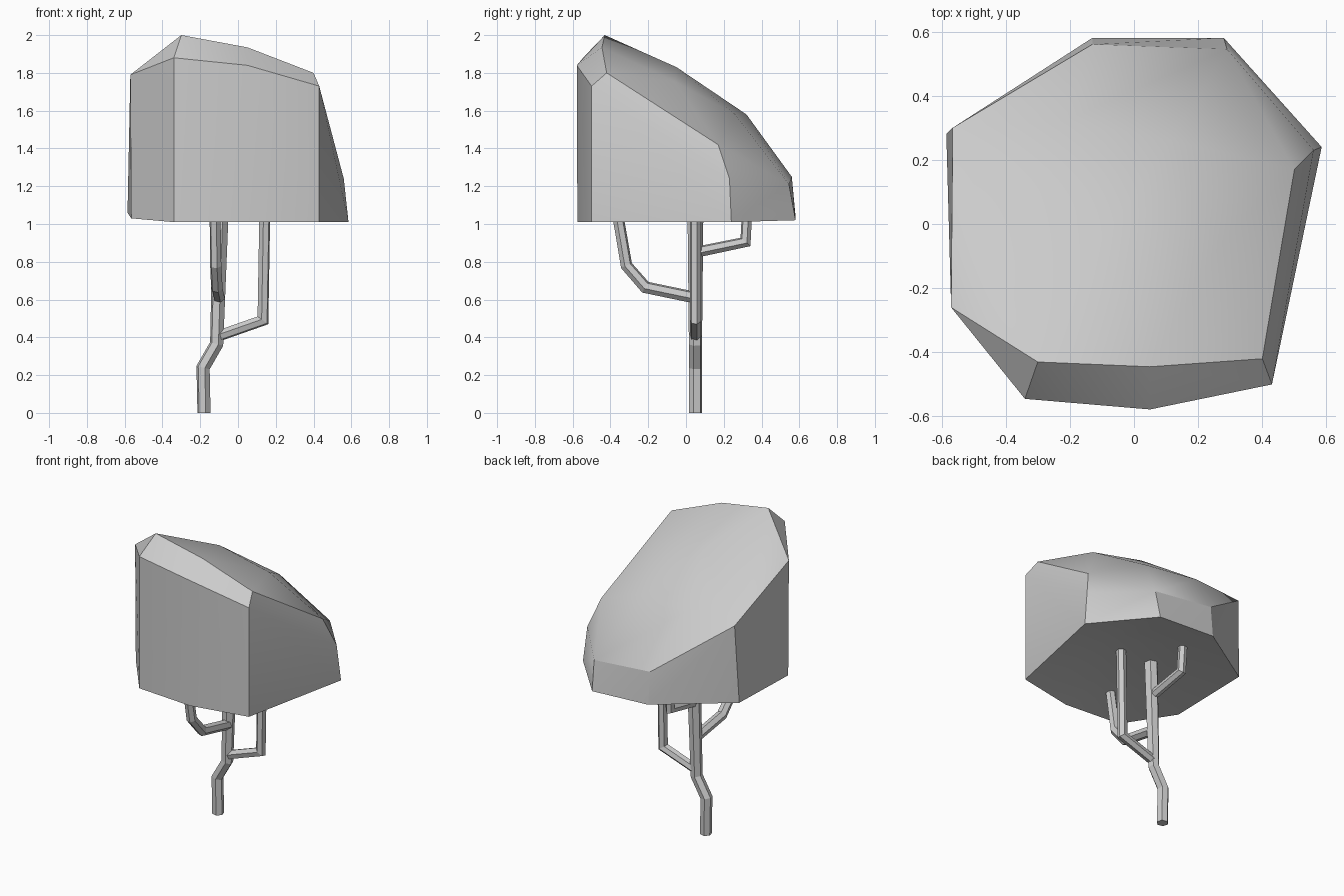
import bpy, bmesh, math
from mathutils import Vector

if "Cube" in bpy.data.objects:
    bpy.data.objects.remove(bpy.data.objects["Cube"])


def finish(name, bm, angle):
    bmesh.ops.recalc_face_normals(bm, faces=bm.faces[:])
    mesh = bpy.data.meshes.new(name)
    bm.to_mesh(mesh)
    bm.free()
    ob = bpy.data.objects.new(name, mesh)
    bpy.context.collection.objects.link(ob)
    if angle:
        bpy.ops.object.select_all(action='DESELECT')
        ob.select_set(True)
        bpy.context.view_layer.objects.active = ob
        bpy.ops.object.shade_smooth_by_angle(angle=math.radians(angle))
    return ob


def tube(name, path, radii, sides=6):
    """Hexagonal limb with mitred bends along a path."""
    bm = bmesh.new()
    pts = [Vector(p) for p in path]
    d = (pts[1] - pts[0]).normalized()
    u = d.orthogonal().normalized()
    v = d.cross(u)
    ring = []
    for k in range(sides):
        a = 2 * math.pi * k / sides
        ring.append(pts[0] + radii[0] * (math.cos(a) * u + math.sin(a) * v))
    rings = [[bm.verts.new(p) for p in ring]]
    for i in range(1, len(pts)):
        d = (pts[i] - pts[i - 1]).normalized()
        n = d
        if i < len(pts) - 1:
            n = (d + (pts[i + 1] - pts[i]).normalized()).normalized()
        # slide the previous ring along the segment onto the mitre plane
        ring = [p + d * ((pts[i] - p).dot(n) / d.dot(n)) for p in ring]
        s = radii[i] / radii[i - 1]
        ring = [pts[i] + (p - pts[i]) * s for p in ring]
        rings.append([bm.verts.new(p) for p in ring])
    for a, b in zip(rings, rings[1:]):
        for k in range(sides):
            j = (k + 1) % sides
            bm.faces.new((a[k], a[j], b[j], b[k]))
    bm.faces.new(rings[0])
    bm.faces.new(rings[-1])
    return finish(name, bm, 0)


# Leaf crown: faceted hull of rim, shoulder and sloping top points
rim = [(.43, -.5, 1.01), (.585, .24, 1.01), (.28, .58, 1.02), (-.13, .58, 1.04),
       (-.585, .28, 1.06), (-.565, -.26, 1.03), (-.34, -.545, 1.01), (.05, -.575, 1.01)]
shoulder = [(.43, -.5, 1.73), (.56, .23, 1.24), (.29, .545, 1.21), (-.13, .56, 1.25),
            (-.565, .30, 1.57), (-.57, -.26, 1.79), (-.34, -.545, 1.88), (.05, -.578, 1.84)]
top = [(-.3, -.43, 2), (.05, -.445, 1.935), (.4, -.42, 1.8), (.5, .17, 1.42),
       (.27, -.06, 1.755), (.12, .26, 1.58), (-.22, .32, 1.58), (-.1, -.05, 1.83)]
bm = bmesh.new()
for p in rim + shoulder + top:
    bm.verts.new(p)
bmesh.ops.convex_hull(bm, input=bm.verts[:])
bm.normal_update()

# Slightly hollow underside replaces the flat hull bottom
under = [f for f in bm.faces if f.normal.z < -0.8]
bmesh.ops.delete(bm, geom=under, context='FACES')
loose = [v for v in bm.verts if not v.link_faces]
bmesh.ops.delete(bm, geom=loose, context='VERTS')
edges = [e for e in bm.edges if e.is_boundary]
new = bmesh.ops.extrude_edge_only(bm, edges=edges)['geom']
for v in new:
    if isinstance(v, bmesh.types.BMVert):
        v.co = Vector((v.co.x * .55, v.co.y * .55, 1.07))
bmesh.ops.contextual_create(bm, geom=[e for e in new if isinstance(e, bmesh.types.BMEdge)])
finish("leaf_crown", bm, 25)

# Trunk and side branches
tube("trunk", [(-.18, .05, 0), (-.185, .05, .24), (-.113, .05, .365), (-.09, .05, 1.12)],
     [.036, .036, .036, .044])
tube("right_branch", [(-.11, .05, .405), (.132, .05, .49), (.143, .05, 1.12)], [.03] * 3)
tube("front_branch", [(-.1, .05, .61), (-.112, -.215, .665), (-.118, -.315, .78),
                      (-.122, -.37, 1.1)], [.032, .032, .031, .03])
tube("back_branch", [(-.1, .05, .85), (-.105, .315, .905), (-.11, .325, 1.1)], [.03, .028, .028])
